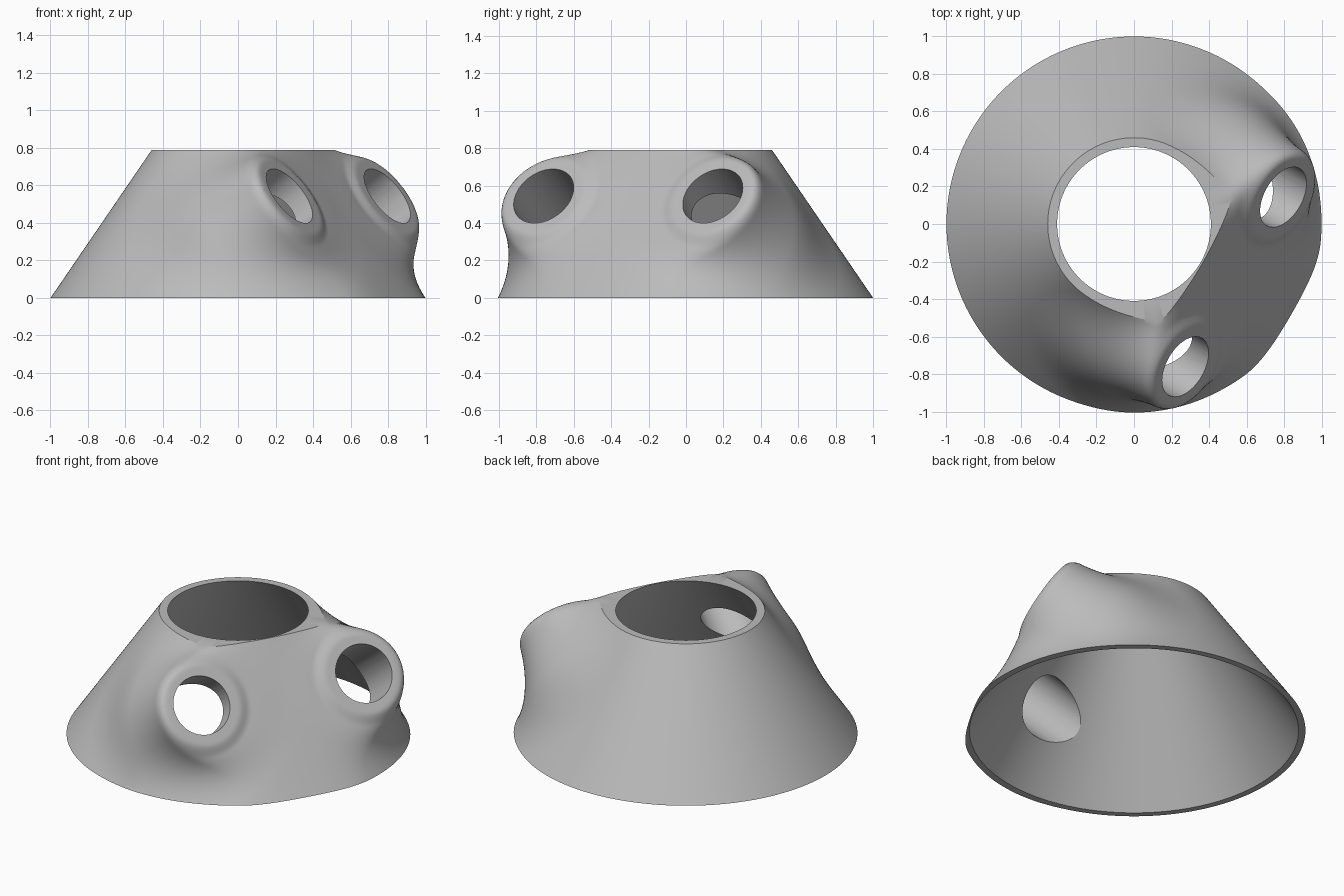
import bpy, bmesh, math
from mathutils import Vector

if "Cube" in bpy.data.objects:
    bpy.data.objects.remove(bpy.data.objects["Cube"], do_unlink=True)

HEIGHT, BASE_R, TOP_R = 0.79, 1.0, 0.46
INNER_BASE, INNER_TOP = 0.96, 0.41
SEGMENTS, ROWS, INNER_ROWS = 360, 80, 24
BORE_R, BOSS_R, BOSS_LENGTH = 0.176, 0.262, 0.35
BLEND, RIM_ROUND = 0.33, 0.05
FACE, RIM_RAISE = 0.798, 0.02

# Both ports point the same way, mirrored about a plane 30 degrees off the x axis
forward = Vector((math.cos(math.radians(30)), -math.sin(math.radians(30)), 0))
side = Vector((-forward.y, forward.x, 0))
up = Vector((0, 0, 1))
axis = (forward * 0.82 + up * 0.57).normalized()
ports = [forward * 0.605 + side * s * 0.522 + up * 0.535 for s in (-1, 1)]


def smooth_min(a, b, k):
    h = max(0.0, 1 - abs(a - b) / k)
    return min(a, b) - h * h * k / 4


def surface(p):
    """Signed distance of the cone blended with two bosses and cut by their face plane."""
    slope = (BASE_R - TOP_R) / HEIGHT
    d = (math.hypot(p.x, p.y) - BASE_R + slope * p.z) / math.hypot(1, slope)
    face = FACE
    for c in ports:
        v = p - c
        along = v.dot(axis)
        boss = math.hypot((v - axis * along).length, min(0.0, along + BOSS_LENGTH)) - BOSS_R
        d = smooth_min(d, boss, BLEND)
        # The face stands slightly proud around each port
        t = min(1.0, max(0.0, (0.05 - boss) / 0.08))
        face += RIM_RAISE * t * t * (3 - 2 * t)
    return -smooth_min(-d, face - p.dot(axis), RIM_ROUND)


def outer_radius(direction, z):
    lo, hi = 0.3, 1.25
    for _ in range(17):
        mid = (lo + hi) / 2
        if surface(direction * mid + up * z) < 0:
            lo = mid
        else:
            hi = mid
    return lo


# Shell: outer blended wall, flat top ring, inner cone, flat base ring
bm = bmesh.new()
directions = [Vector((math.cos(a), math.sin(a), 0))
              for a in (math.tau * i / SEGMENTS for i in range(SEGMENTS))]
rings = []
for j in range(ROWS + 1):
    z = HEIGHT * j / ROWS
    rings.append([bm.verts.new(d * outer_radius(d, z) + up * z) for d in directions])
for j in range(INNER_ROWS + 1):
    f = j / INNER_ROWS
    r = INNER_TOP + (INNER_BASE - INNER_TOP) * f
    rings.append([bm.verts.new(d * r + up * HEIGHT * (1 - f)) for d in directions])
for a, b in zip(rings, rings[1:] + rings[:1]):
    for i in range(SEGMENTS):
        k = (i + 1) % SEGMENTS
        bm.faces.new((a[i], a[k], b[k], b[i]))
bmesh.ops.recalc_face_normals(bm, faces=bm.faces)
mesh = bpy.data.meshes.new("cone_shell")
bm.to_mesh(mesh)
bm.free()
shell = bpy.data.objects.new("cone_shell", mesh)
bpy.context.collection.objects.link(shell)

# Plain grey material
grey = bpy.data.materials.new("plain_grey")
grey.use_nodes = True
colour = (0.5, 0.5, 0.5, 1)
grey.diffuse_color = colour
grey.node_tree.nodes["Principled BSDF"].inputs["Base Color"].default_value = colour
mesh.materials.append(grey)

# Bore a round port through each boss
for name, c in zip(("front_bore", "side_bore"), ports):
    bpy.ops.mesh.primitive_cylinder_add(vertices=64, radius=BORE_R, depth=0.7,
                                        location=c - axis * 0.22,
                                        rotation=axis.to_track_quat('Z', 'Y').to_euler())
    cutter = bpy.context.object
    cutter.name = name
    cutter.hide_render = True
    cutter.data.materials.append(grey)
    bpy.ops.object.select_all(action='DESELECT')
    shell.select_set(True)
    bpy.context.view_layer.objects.active = shell
    mod = shell.modifiers.new(name, 'BOOLEAN')
    mod.operation = 'DIFFERENCE'
    mod.solver = 'EXACT'
    mod.object = cutter
    bpy.ops.object.modifier_apply(modifier=mod.name)
    bpy.data.objects.remove(cutter, do_unlink=True)

bpy.ops.object.shade_smooth_by_angle(angle=math.radians(26))
